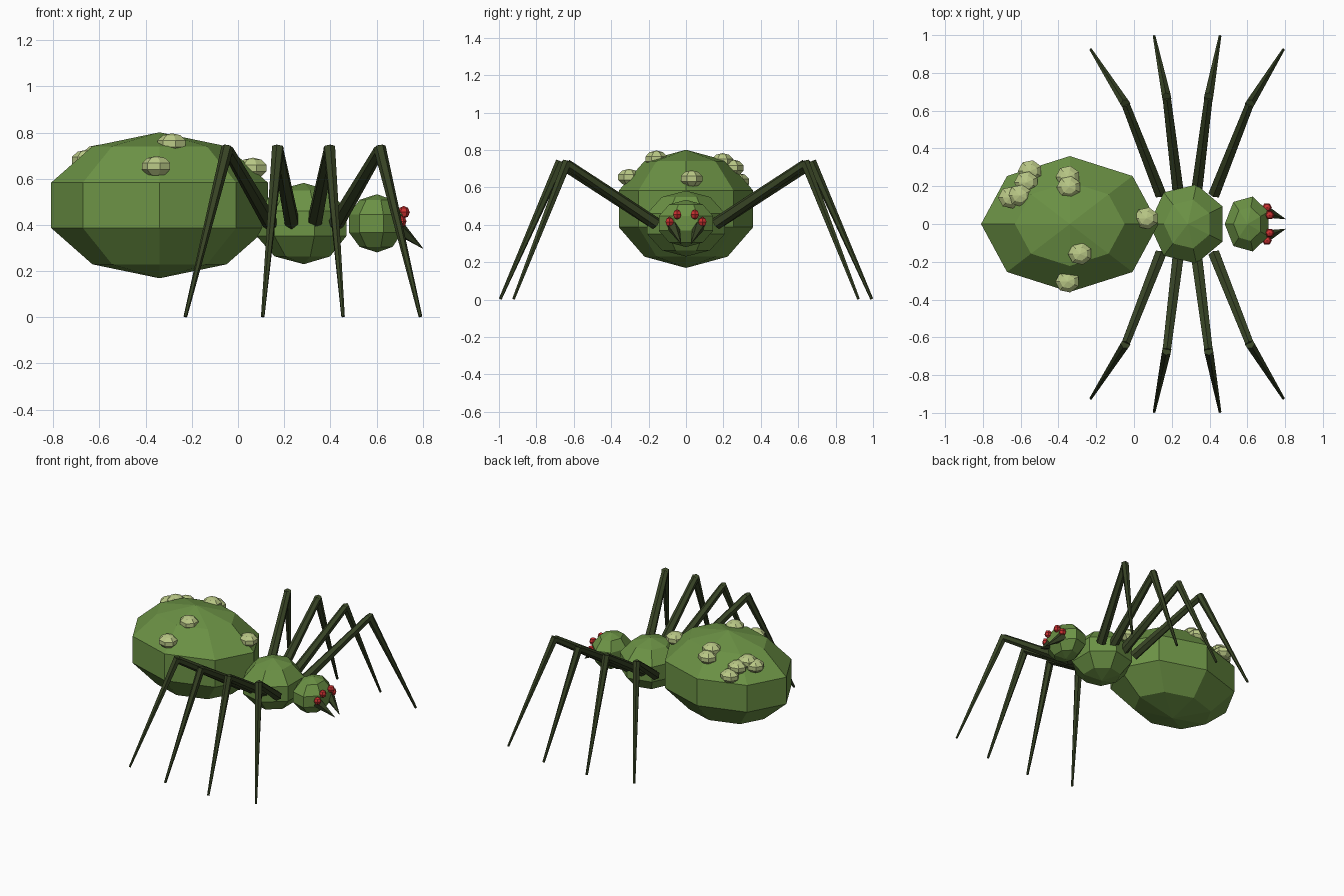
import bpy, bmesh, math
from mathutils import Vector, Matrix

cube = bpy.data.objects.get("Cube")
if cube:
    bpy.data.objects.remove(cube, do_unlink=True)


def material(name, rgb):
    m = bpy.data.materials.new(name)
    m.use_nodes = True
    m.diffuse_color = (*rgb, 1)
    for n in m.node_tree.nodes:
        if n.type == 'BSDF_PRINCIPLED':
            n.inputs["Base Color"].default_value = (*rgb, 1)
    return m


GREEN = material("leaf green", (0.15, 0.29, 0.06))
DARK = material("dark olive", (0.038, 0.056, 0.018))
PALE = material("pale lime", (0.49, 0.58, 0.24))
RED = material("eye red", (0.6, 0.03, 0.03))


def add_object(name, bm, mat):
    me = bpy.data.meshes.new(name)
    bm.to_mesh(me)
    bm.free()
    me.materials.append(mat)
    ob = bpy.data.objects.new(name, me)
    bpy.context.collection.objects.link(ob)
    return ob


def ball(name, centre, radii, segments, mat, rings=5):
    """Faceted ellipsoid with one side corner pointing to +y."""
    bm = bmesh.new()
    turn = Matrix.Rotation(math.pi / 2, 4, 'Z')
    bmesh.ops.create_uvsphere(bm, u_segments=segments, v_segments=rings, radius=1, matrix=turn)
    bmesh.ops.scale(bm, vec=radii, verts=bm.verts)
    bmesh.ops.translate(bm, vec=centre, verts=bm.verts)
    return add_object(name, bm, mat)


def limb(bm, a, b, r1, r2, sides=6):
    """Tapered prism from a to b."""
    a, b = Vector(a), Vector(b)
    d = b - a
    place = Matrix.Translation((a + b) / 2) @ d.to_track_quat('Z', 'Y').to_matrix().to_4x4()
    bmesh.ops.create_cone(bm, cap_ends=True, segments=sides, radius1=r1, radius2=r2,
                          depth=d.length, matrix=place)


# Body
abdomen_c = Vector((-0.34, 0, 0.485))
abdomen_r = Vector((0.494, 0.378, 0.316))
ball("abdomen", abdomen_c, abdomen_r, 8, GREEN)
ball("thorax", (0.285, 0, 0.406), (0.215, 0.225, 0.176), 7, GREEN)
ball("head", (0.602, 0, 0.407), (0.128, 0.157, 0.126), 7, GREEN)

# Warts sit on the abdomen surface, all upright
warts = [(-0.55, 0.28), (-0.57, 0.22), (-0.605, 0.15), (-0.655, 0.14), (-0.35, 0.25),
         (-0.345, 0.195), (-0.285, -0.158), (-0.352, -0.305), (0.065, 0.03)]
for i, (x, y) in enumerate(warts):
    u = (x - abdomen_c.x) / abdomen_r.x
    v = y / abdomen_r.y
    z = abdomen_c.z + abdomen_r.z * math.sqrt(max(0, 1 - u * u - v * v))
    ball(f"wart_{i + 1}", (x, y, z - 0.018), (0.068, 0.062, 0.045), 7, PALE)

# Legs: hip x, knee (x, y), foot (x, y)
legs = {"rear": (0.14, (-0.045, 0.635), (-0.228, 0.922)),
        "mid_rear": (0.235, (0.173, 0.67), (0.107, 0.993)),
        "mid_front": (0.33, (0.395, 0.67), (0.455, 0.993)),
        "front": (0.425, (0.613, 0.635), (0.79, 0.922))}
for side, s in (("left", 1), ("right", -1)):
    for name, (hip, knee, foot) in legs.items():
        k = Vector((knee[0], s * knee[1], 0.725))
        bm = bmesh.new()
        limb(bm, (hip, s * 0.16, 0.405), k, 0.034, 0.025)
        limb(bm, k + Vector((0, 0, 0.012)), (foot[0], s * foot[1], 0.003), 0.027, 0.008)
        add_object(f"{name}_leg_{side}", bm, DARK)

# Eyes and fangs
for side, s in ((1, "a"), (-1, "b")):
    ball(f"inner_eye_{s}", (0.718, side * 0.047, 0.455), (0.026, 0.025, 0.027), 6, RED, 4)
    ball(f"outer_eye_{s}", (0.704, side * 0.088, 0.415), (0.026, 0.025, 0.027), 6, RED, 4)
    bm = bmesh.new()
    limb(bm, (0.685, side * 0.07, 0.395), (0.802, side * 0.026, 0.297), 0.036, 0.001, 5)
    add_object(f"fang_{s}", bm, DARK)
